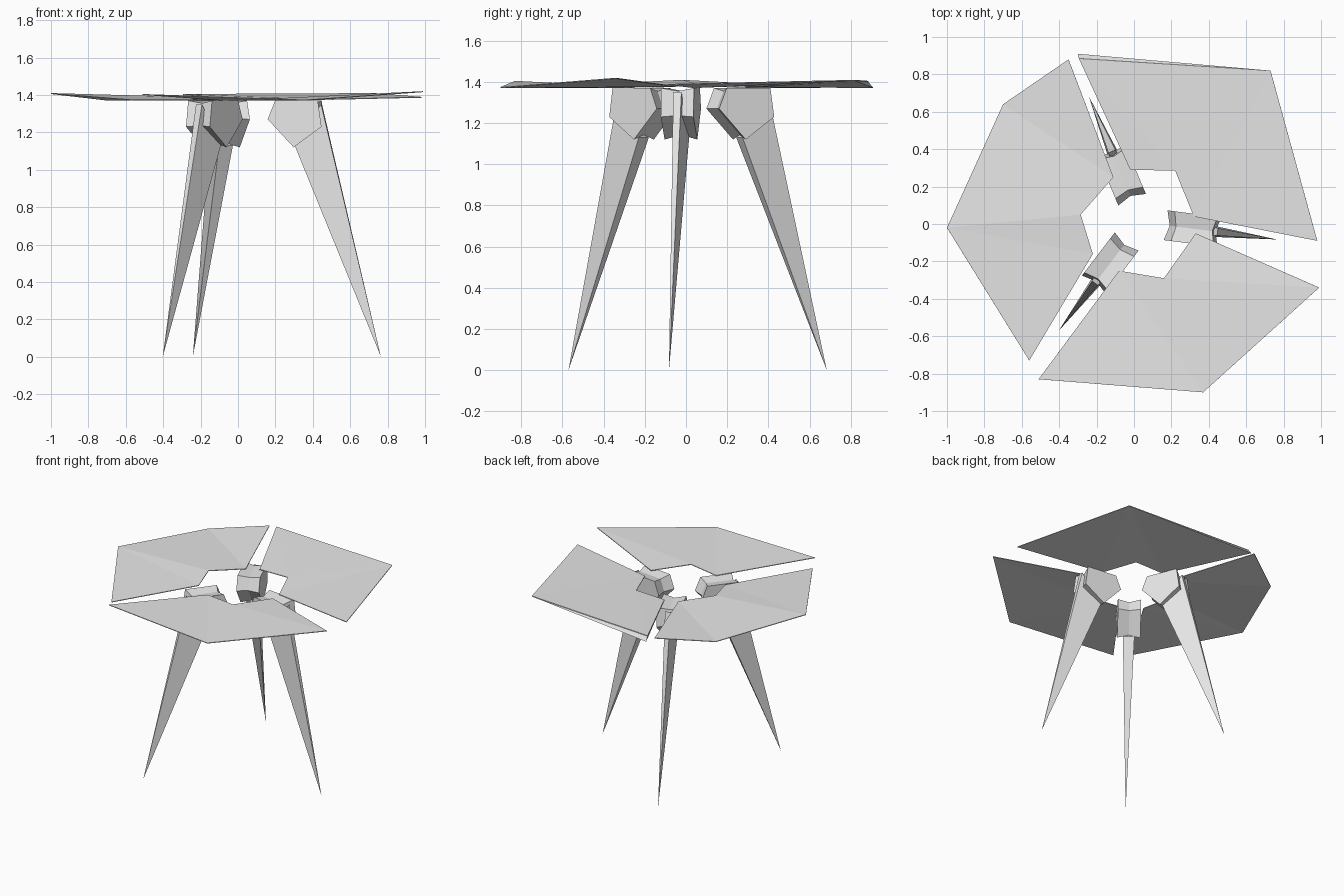
import bpy, bmesh, math
from mathutils import Vector, Matrix

if "Cube" in bpy.data.objects:
    bpy.data.objects.remove(bpy.data.objects["Cube"], do_unlink=True)

grey = bpy.data.materials.new("pale_grey")
grey.use_nodes = True
grey.diffuse_color = (0.8, 0.8, 0.8, 1)
shader = next(n for n in grey.node_tree.nodes if n.type == "BSDF_PRINCIPLED")
shader.inputs["Base Color"].default_value = grey.diffuse_color


def finish(bm, name):
    """Turn a bmesh into a flat-shaded object."""
    mesh = bpy.data.meshes.new(name)
    bm.to_mesh(mesh)
    bm.free()
    mesh.materials.append(grey)
    obj = bpy.data.objects.new(name, mesh)
    bpy.context.collection.objects.link(obj)
    return obj


def hull(points, name):
    """Convex solid around a few points."""
    bm = bmesh.new()
    for p in points:
        bm.verts.new(p)
    bmesh.ops.convex_hull(bm, input=bm.verts)
    bmesh.ops.recalc_face_normals(bm, faces=bm.faces)
    return finish(bm, name)


def plate(outline, name):
    """Thin, slightly folded sheet with an irregular outline."""
    bm = bmesh.new()
    face = bm.faces.new([bm.verts.new(p) for p in outline])
    face.normal_update()
    if face.normal.z < 0:
        face.normal_flip()
    bmesh.ops.triangulate(bm, faces=[face])
    obj = finish(bm, name)
    thick = obj.modifiers.new("thickness", "SOLIDIFY")
    thick.thickness = 0.005
    return obj


def pinched_hub(profile, half, waist, name):
    """Pentagonal block whose rim is pinched in between two cheeks."""
    bm = bmesh.new()
    mid = sum((Vector(p) for p in profile), Vector((0, 0))) / len(profile)
    rings = []
    for y, scale in ((-half, 1), (0, waist), (half, 1)):
        ring = [mid + (Vector(p) - mid) * scale for p in profile]
        rings.append([bm.verts.new((p.x, y, p.y)) for p in ring])
    n = len(profile)
    for a, b in zip(rings, rings[1:]):
        for i in range(n):
            j = (i + 1) % n
            bm.faces.new((a[i], a[j], b[j], b[i]))
    bm.faces.new(rings[0])
    bm.faces.new(rings[-1])
    bmesh.ops.recalc_face_normals(bm, faces=bm.faces)
    return finish(bm, name)


# Three top plates around an open centre
plate([(-1, -.02, 1.41), (-.7, .64, 1.375), (-.35, .88, 1.4), (-.11, .25, 1.375),
       (-.285, .05, 1.39), (-.22, -.16, 1.375), (-.56, -.73, 1.375)], "right_plate")
plate([(-.51, -.83, 1.405), (.37, -.9, 1.375), (.99, -.34, 1.42), (.33, -.05, 1.38),
       (.16, -.29, 1.38), (-.08, -.25, 1.375)], "front_plate")
plate([(-.295, .885, 1.405), (.73, .82, 1.41), (.98, -.09, 1.39), (.32, .04, 1.375),
       (.22, .285, 1.385), (-.02, .29, 1.38)], "back_plate")

# Wedge that thickens one corner of the back plate
hull([(-.3, .91, 1.37), (-.295, .885, 1.4), (.73, .82, 1.405), (-.02, .29, 1.375)],
     "back_plate_wedge")

# Three hubs with pointed blade legs, spaced evenly around the centre
pentagon = [(.17, 1.37), (.13, 1.27), (.27, 1.12), (.42, 1.23), (.4, 1.37)]
blade = [(.27, -.04, 1.13), (.27, .04, 1.13), (.41, -.02, 1.35), (.41, .02, 1.35),
         (.73, 0, 0)]
for i, side in enumerate(("left", "back", "front")):
    turn = Matrix.Translation((.04, .01, 0)) @ Matrix.Rotation(
        math.radians(120 * i - 7.3), 4, "Z")
    for part in (pinched_hub(pentagon, .08, .85, side + "_hub"),
                 hull(blade, side + "_leg")):
        part.data.transform(turn)
